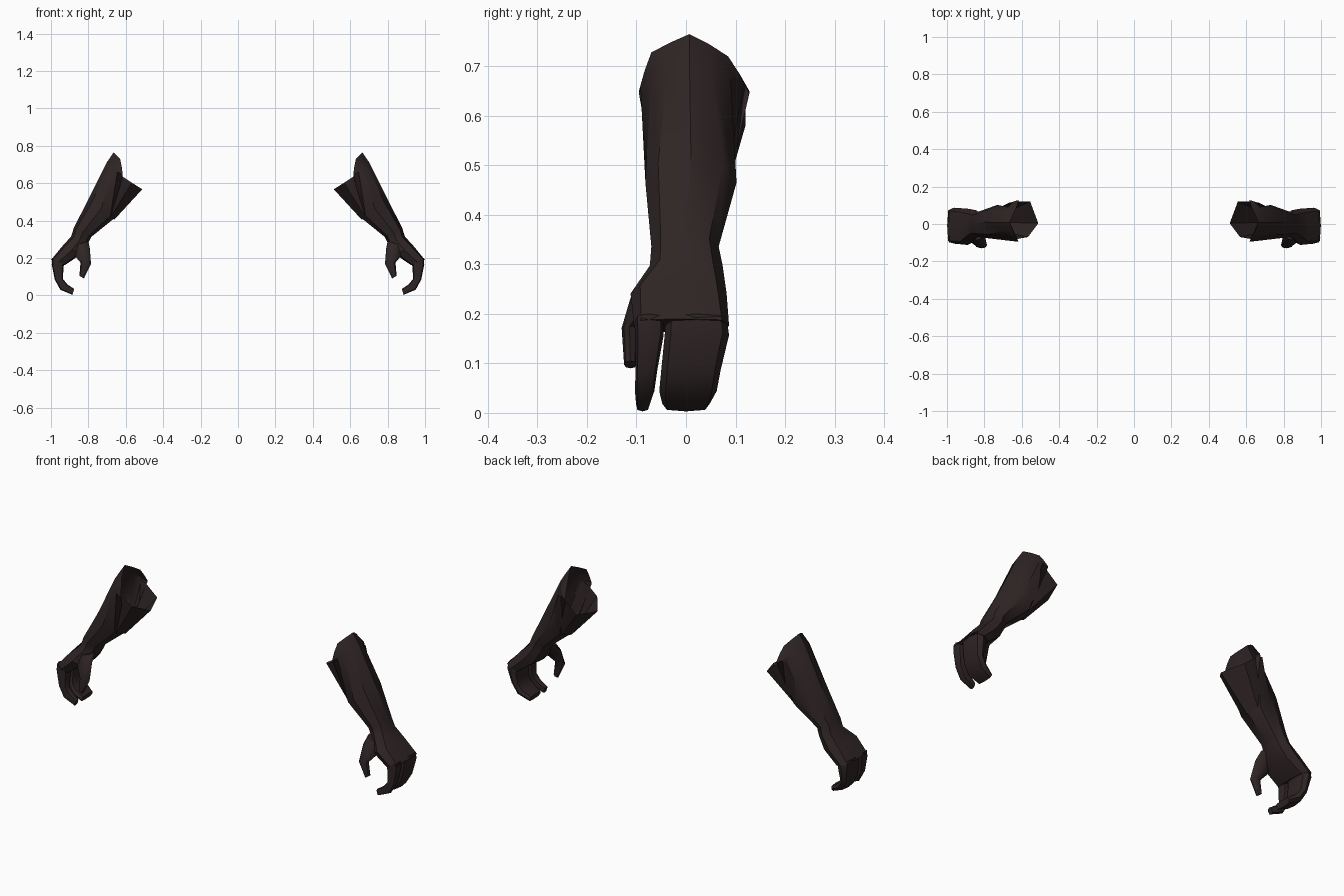
import bpy, bmesh, math

if "Cube" in bpy.data.objects:
    bpy.data.objects.remove(bpy.data.objects["Cube"])

leather = bpy.data.materials.new("dark brown leather")
leather.diffuse_color = (0.028, 0.018, 0.018, 1)
leather.use_nodes = True
leather.node_tree.nodes["Principled BSDF"].inputs["Base Color"].default_value = leather.diffuse_color


def ring(outer, inner, y0, y1, square=0.72, n=8):
    """Octagonal section between an outer and an inner (x, z) point, y0..y1 wide.
    Starts and ends on the inner point, running front, outer, back."""
    pts = []
    for i in range(n + 1):
        a = 2 * math.pi * i / n
        c, s = -math.cos(a), -math.sin(a)
        if i % 2:
            c, s = math.copysign(square, c), math.copysign(square, s)
        t = (c + 1) / 2
        pts.append((inner[0] + (outer[0] - inner[0]) * t,
                    (y0 + y1) / 2 + s * (y1 - y0) / 2,
                    inner[1] + (outer[1] - inner[1]) * t))
    return pts


def loft(name, rows, cap_start=False, cap_end=False, angle=35):
    """Skin rows of points, mirrored to make the left and right copies."""
    bm = bmesh.new()
    grid = [[bm.verts.new(p) for p in row] for row in rows]
    for a, b in zip(grid, grid[1:]):
        for i in range(len(a) - 1):
            bm.faces.new((a[i], a[i + 1], b[i + 1], b[i]))
    if cap_start:
        bm.faces.new(grid[0][:-1])
    if cap_end:
        bm.faces.new(grid[-1][:-1])
    bmesh.ops.remove_doubles(bm, verts=bm.verts[:], dist=0.0005)
    bmesh.ops.recalc_face_normals(bm, faces=bm.faces[:])
    me = bpy.data.meshes.new(name)
    bm.to_mesh(me)
    bm.free()
    me.materials.append(leather)
    ob = bpy.data.objects.new(name, me)
    bpy.context.collection.objects.link(ob)
    ob.modifiers.new("Mirror", 'MIRROR').use_bisect_axis[0] = False
    bpy.context.view_layer.objects.active = ob
    ob.select_set(True)
    bpy.ops.object.shade_smooth_by_angle(angle=math.radians(angle))
    ob.select_set(False)
    return ob


# Forearm guard, open on the inner side, running down into the hand
guard_tip = [(.617, -.095, .650), (.622, -.084, .690), (.630, -.070, .728),
             (.648, -.032, .748), (.665, .007, .765), (.648, .048, .744),
             (.630, .085, .720), (.622, .108, .685), (.617, .128, .650)]
guard_top = [(.617, -.095, .645), (.645, -.092, .660), (.672, -.070, .685),
             (.692, -.036, .703), (.702, .007, .710), (.692, .050, .703),
             (.672, .090, .685), (.645, .120, .660), (.617, .128, .645)]
loft("glove_arm_and_hand", [
    guard_tip, guard_top,
    ring((.797, .52), (.664, .410), -.082, .102),
    ring((.878, .36), (.785, .312), -.070, .066),
    ring((.892, .315), (.800, .280), -.073, .074),
    ring((.940, .262), (.840, .220), -.112, .082, .8),
    ring((.999, .190), (.925, .162), -.105, .087, .85),
], cap_end=True)

# Flared inner sleeve tucked under the guard edges
loft("inner_sleeve", [
    [(.665, -.080, .655), (.625, -.080, .640), (.567, -.070, .602),
     (.512, .004, .567), (.555, .120, .580), (.625, .120, .640), (.665, .115, .655)],
    [(.735, -.062, .470), (.710, -.062, .448), (.680, -.045, .420),
     (.662, .008, .404), (.680, .065, .420), (.710, .082, .448), (.735, .080, .470)],
])

# Three joined fingers, then the index finger on the same curl
curl = [((.994, .200), (.930, .168)), ((.996, .165), (.933, .150)),
        ((.980, .085), (.936, .088)), ((.950, .030), (.912, .058)),
        ((.886, .003), (.876, .034))]
joined = [(-.042, .083), (-.043, .087), (-.050, .070), (-.054, .062), (-.048, .048)]
index = [(-.104, -.045), (-.103, -.045), (-.102, -.058), (-.103, -.064), (-.101, -.074)]
for name, widths in (("joined_fingers", joined), ("index_finger", index)):
    loft(name, [ring(o, i, y0, y1, .8) for (o, i), (y0, y1) in zip(curl, widths)],
         cap_start=True, cap_end=True, angle=45)

# Thumb
loft("thumb", [
    ring((.885, .265), (.800, .290), -.085, -.020),
    ring((.875, .215), (.792, .250), -.112, -.060),
    ring((.842, .175), (.786, .168), -.130, -.098),
    ring((.848, .105), (.824, .090), -.125, -.100),
], cap_start=True, cap_end=True, angle=45)
